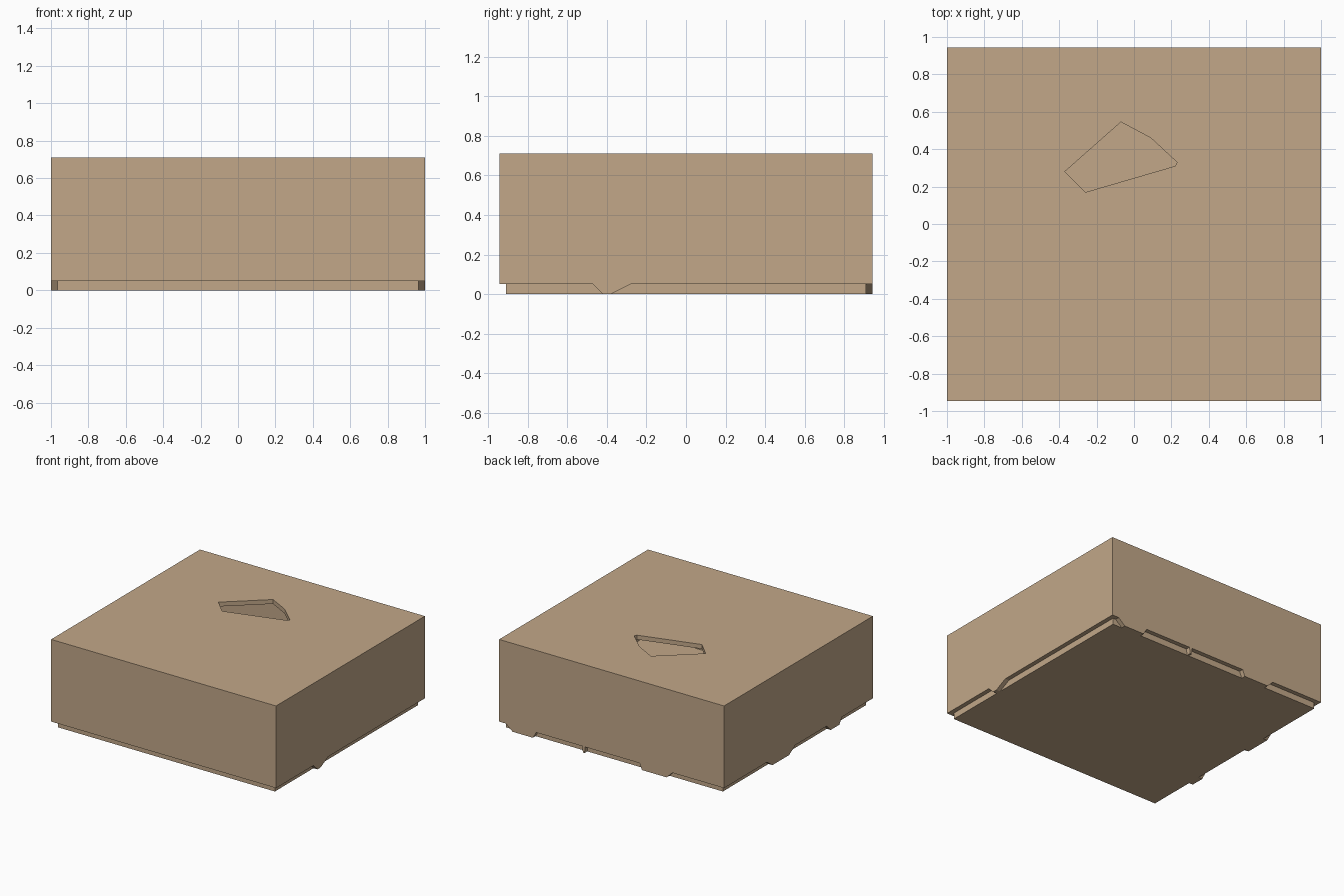
import bpy, bmesh
from mathutils import Vector

if "Cube" in bpy.data.objects:
    bpy.data.objects.remove(bpy.data.objects["Cube"])

HX, HY, TOP, LIP, T = 1.0, 0.945, 0.71, 0.05, 0.035

mat = bpy.data.materials.new("tan_board")
mat.diffuse_color = (0.54, 0.39, 0.25, 1)
mat.use_nodes = True
mat.node_tree.nodes["Principled BSDF"].inputs["Base Color"].default_value = mat.diffuse_color


def prism(name, base, offset):
    """Solid made by sweeping a flat polygon along an offset."""
    bm = bmesh.new()
    face = bm.faces.new([bm.verts.new(p) for p in base])
    out = bmesh.ops.extrude_face_region(bm, geom=[face])
    verts = [g for g in out["geom"] if isinstance(g, bmesh.types.BMVert)]
    bmesh.ops.translate(bm, verts=verts, vec=Vector(offset))
    bmesh.ops.recalc_face_normals(bm, faces=bm.faces)
    mesh = bpy.data.meshes.new(name)
    bm.to_mesh(mesh)
    bm.free()
    mesh.materials.append(mat)
    ob = bpy.data.objects.new(name, mesh)
    bpy.context.collection.objects.link(ob)
    return ob


def block(name, hx, hy, z0, z1):
    base = [(-hx, -hy, z0), (hx, -hy, z0), (hx, hy, z0), (-hx, hy, z0)]
    return prism(name, base, (0, 0, z1 - z0))


def cut(target, cutter):
    mod = target.modifiers.new("cut", 'BOOLEAN')
    mod.operation, mod.solver, mod.object = 'DIFFERENCE', 'EXACT', cutter
    bpy.context.view_layer.objects.active = target
    bpy.ops.object.modifier_apply(modifier=mod.name)
    bpy.data.objects.remove(cutter)


# Hollow outer cover, open underneath, with a torn hole in its top
cover = block("cover", HX, HY, LIP, TOP)
cut(cover, block("cavity", HX - T, HY - T, LIP - 0.1, TOP - T))
hole = [(-0.37, 0.28), (-0.26, 0.17), (0.22, 0.31), (0.23, 0.33),
        (0.09, 0.46), (-0.07, 0.545)]
cut(cover, prism("hole", [(x, y, TOP - 0.1) for x, y in hole], (0, 0, 0.2)))

# Inset bottom plate
block("bottom_plate", HX - T, HY - T, 0, LIP)

# Ragged tabs hanging from the cover walls: (start, end, bottom start, bottom end)
back_tabs = [(0.67, 0.94, 0.70, 0.88), (0.235, 0.26, 0.24, 0.255), (-0.54, -0.25, -0.49, -0.27)]
left_tabs = [(0.04, 0.40, 0.12, 0.33), (-0.55, -0.36, -0.52, -0.41)]
right_tabs = [(-0.47, -0.28, -0.42, -0.38)]

for i, (a, b, c, d) in enumerate(back_tabs):
    prism(f"back_tab_{i + 1}", [(a, HY, LIP), (c, HY, 0), (d, HY, 0), (b, HY, LIP)], (0, -T, 0))
for side, sx, tabs in (("left", -HX, left_tabs), ("right", HX, right_tabs)):
    for i, (a, b, c, d) in enumerate(tabs):
        prism(f"{side}_tab_{i + 1}", [(sx, a, LIP), (sx, c, 0), (sx, d, 0), (sx, b, LIP)],
              (-T if sx > 0 else T, 0, 0))
